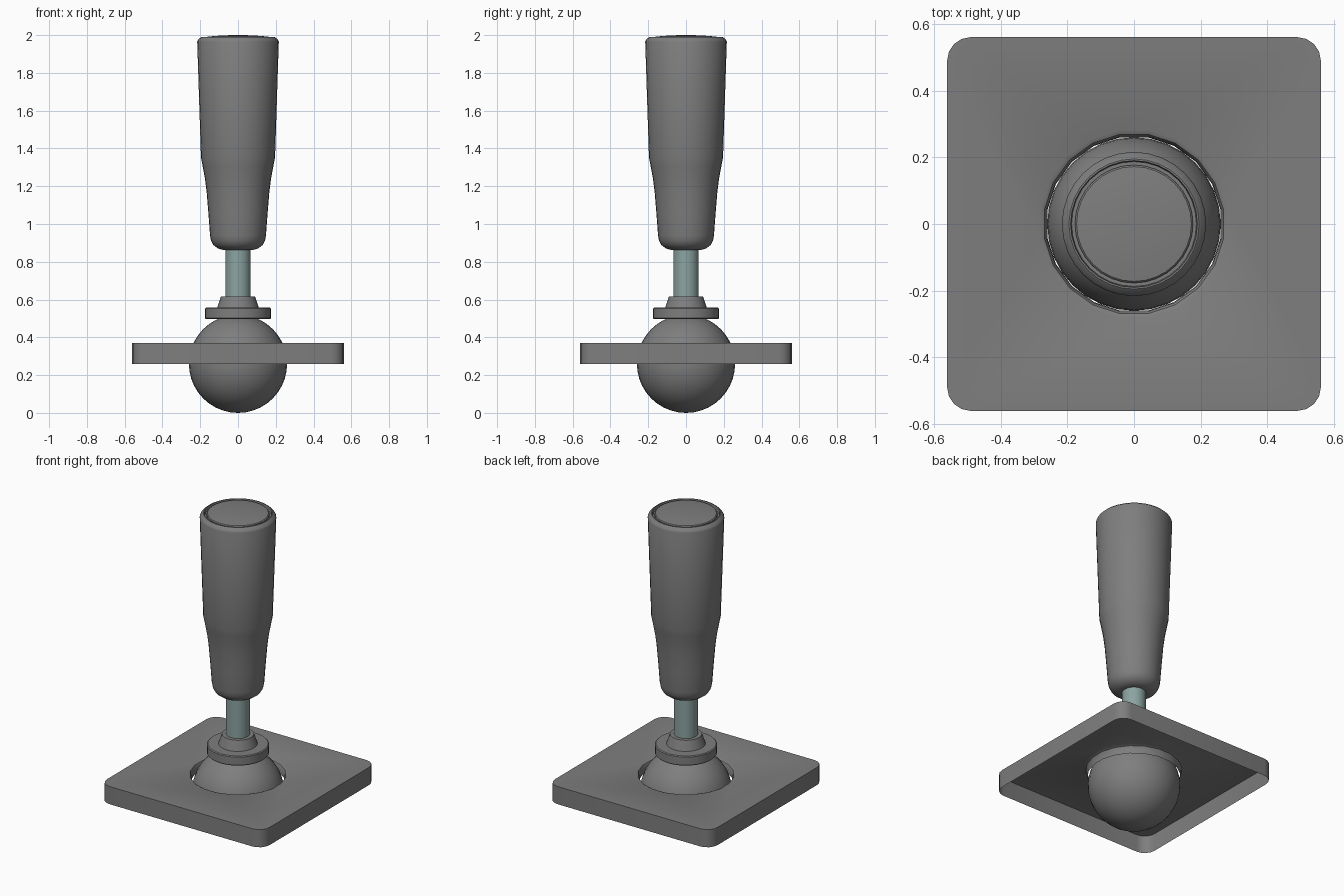
import bpy, bmesh
from math import sin, cos, pi, radians

cube = bpy.data.objects.get("Cube")
if cube:
    bpy.data.objects.remove(cube)


def material(name, rgb):
    m = bpy.data.materials.new(name)
    m.use_nodes = True
    m.diffuse_color = (*rgb, 1)
    m.node_tree.nodes["Principled BSDF"].inputs["Base Color"].default_value = (*rgb, 1)
    return m


GREY = material("dark grey plastic", (0.21, 0.21, 0.21))
STEEL = material("blue green steel", (0.26, 0.37, 0.355))


def smooth(obj, angle=35):
    bpy.ops.object.select_all(action="DESELECT")
    obj.select_set(True)
    bpy.context.view_layer.objects.active = obj
    bpy.ops.object.shade_smooth_by_angle(angle=radians(angle))


def circle(r, z, n=32, turn=0):
    return [(r * cos(turn + 2 * pi * i / n), r * sin(turn + 2 * pi * i / n), z)
            for i in range(n)]


def rounded_square(half, radius, z, steps=5):
    pts = []
    for corner in range(4):
        mid = pi / 4 + corner * pi / 2
        cx = (half - radius) * 2 ** 0.5 * cos(mid)
        cy = (half - radius) * 2 ** 0.5 * sin(mid)
        for j in range(steps):
            a = corner * pi / 2 + j * pi / 2 / (steps - 1)
            pts.append((cx + radius * cos(a), cy + radius * sin(a), z))
    return pts


def skin(name, rings, mat, capped=True):
    """Join a stack of equal rings with quads, and close the ends if asked."""
    bm = bmesh.new()
    loops = [[bm.verts.new(p) for p in ring] for ring in rings]
    n = len(loops[0])
    for low, high in zip(loops, loops[1:]):
        for i in range(n):
            k = (i + 1) % n
            bm.faces.new((low[i], low[k], high[k], high[i]))
    if capped:
        bm.faces.new(loops[0][::-1])
        bm.faces.new(loops[-1])
    mesh = bpy.data.meshes.new(name)
    bm.to_mesh(mesh)
    bm.free()
    mesh.materials.append(mat)
    obj = bpy.data.objects.new(name, mesh)
    bpy.context.collection.objects.link(obj)
    smooth(obj)
    return obj


def lathe(name, profile, mat):
    return skin(name, [circle(r, z) for r, z in profile], mat)


# Hollow base plate: thin skirt, top face and a rounded lip into the socket
lip = [(0.285, 0.37), (0.272, 0.364), (0.265, 0.35), (0.263, 0.32)]
skin("base_plate",
     [rounded_square(0.56, 0.07, 0.26), rounded_square(0.56, 0.07, 0.37)]
     + [circle(r, z, 20, radians(9)) for r, z in lip],
     GREY, capped=False)

# Pivot ball
bpy.ops.mesh.primitive_uv_sphere_add(segments=32, ring_count=20, radius=0.26,
                                     location=(0, 0, 0.26))
ball = bpy.context.object
ball.name = "pivot_ball"
ball.data.materials.append(GREY)
smooth(ball)

# Collar disc with its tapered neck
lathe("collar", [(0.17, 0.497), (0.175, 0.502), (0.175, 0.552), (0.17, 0.557),
                 (0.11, 0.557), (0.09, 0.617)], GREY)

# Shaft
lathe("shaft", [(0.067, 0.5), (0.067, 0.9)], STEEL)

# Grip with a waisted lower part and a recessed groove round the top
lathe("grip", [(0.08, 0.863), (0.105, 0.87), (0.13, 0.888), (0.143, 0.912),
               (0.148, 0.94), (0.157, 1.06), (0.166, 1.17), (0.175, 1.24),
               (0.188, 1.31), (0.196, 1.35), (0.216, 1.965), (0.212, 1.975),
               (0.195, 1.99), (0.19, 1.99), (0.187, 1.97)], GREY)

# Gently domed cap
lathe("grip_cap", [(0.177, 1.965), (0.177, 1.985), (0.172, 1.99), (0.13, 1.995),
                   (0.07, 1.999), (0.01, 2.0)], GREY)
